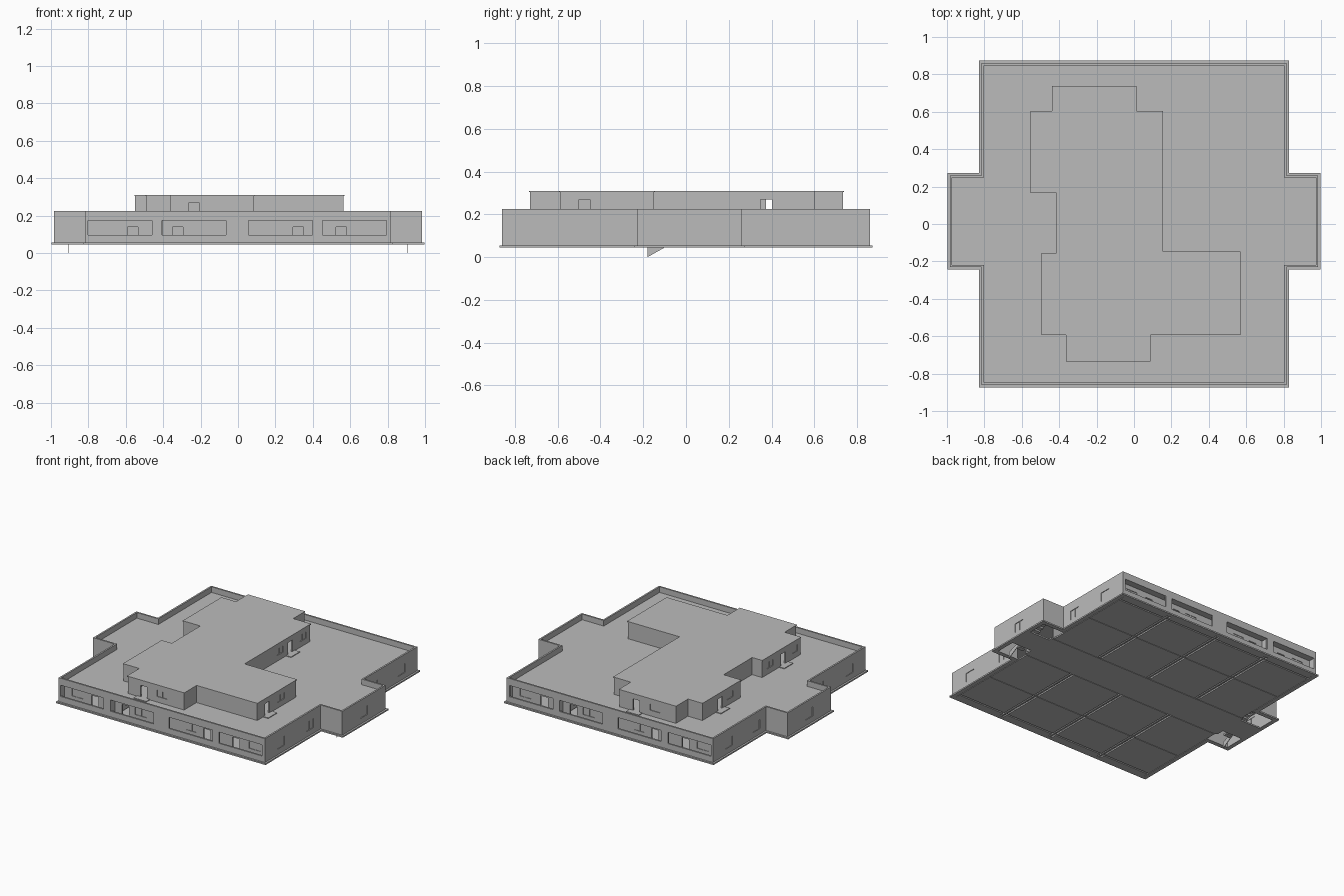
import bpy, bmesh
from mathutils import Vector

cube = bpy.data.objects.get("Cube")
if cube:
    bpy.data.objects.remove(cube)

GREY = (0.5, 0.5, 0.5, 1)
mat = bpy.data.materials.new("concrete_grey")
mat.use_nodes = True
mat.diffuse_color = GREY
mat.node_tree.nodes["Principled BSDF"].inputs["Base Color"].default_value = GREY

FLOOR, SLAB, DECK, TOP, ROOF = 0.045, 0.055, 0.185, 0.225, 0.31


def finish(name, bm):
    bmesh.ops.recalc_face_normals(bm, faces=bm.faces)
    me = bpy.data.meshes.new(name)
    bm.to_mesh(me)
    bm.free()
    me.materials.append(mat)
    ob = bpy.data.objects.new(name, me)
    bpy.context.scene.collection.objects.link(ob)
    return ob


def boxes(name, spans):
    """One object from many (x0, x1, y0, y1, z0, z1) spans."""
    bm = bmesh.new()
    for s in spans:
        vs = bmesh.ops.create_cube(bm, size=1)["verts"]
        for v in vs:
            v.co = Vector([s[2 * i] if v.co[i] < 0 else s[2 * i + 1] for i in range(3)])
    return finish(name, bm)


def offset(pts, d):
    """Move a counter-clockwise outline inwards by d."""
    out = []
    for i, p in enumerate(pts):
        a, p, b = Vector(pts[i - 1]), Vector(p), Vector(pts[(i + 1) % len(pts)])
        e, f = (p - a).normalized(), (b - p).normalized()
        out.append(tuple(p + d * Vector((-e.y - f.y, e.x + f.x))))
    return out


def prism(name, pts, z0, z1):
    bm = bmesh.new()
    face = bm.faces.new([bm.verts.new((x, y, z0)) for x, y in pts])
    ext = bmesh.ops.extrude_face_region(bm, geom=[face])["geom"]
    for v in ext:
        if isinstance(v, bmesh.types.BMVert):
            v.co.z = z1
    return finish(name, bm)


def ring(name, pts, width, z0, z1):
    """Hollow wall following an outline."""
    bm = bmesh.new()
    loops = [[bm.verts.new((x, y, z)) for x, y in o]
             for o, z in ((pts, z0), (pts, z1), (offset(pts, width), z1), (offset(pts, width), z0))]
    n = len(pts)
    for k in range(4):
        a, b = loops[k], loops[(k + 1) % 4]
        for i in range(n):
            j = (i + 1) % n
            bm.faces.new((a[i], a[j], b[j], b[i]))
    return finish(name, bm)


def cut(ob, spans):
    """Cut box-shaped openings and bake the result."""
    cutter = boxes("opening_cutter", spans)
    cutter.hide_render = True
    mod = ob.modifiers.new("openings", "BOOLEAN")
    mod.operation, mod.solver, mod.object = "DIFFERENCE", "EXACT", cutter
    bpy.context.view_layer.update()
    dg = bpy.context.evaluated_depsgraph_get()
    me = bpy.data.meshes.new_from_object(ob.evaluated_get(dg))
    ob.modifiers.clear()
    ob.data = me
    bpy.data.objects.remove(cutter)


def opening(axis, wall, centre, half, z0, z1, depth=0.02):
    """Span through a wall facing x or y."""
    a, b = (wall - depth, wall + depth), (centre - half, centre + half)
    return (*a, *b, z0, z1) if axis == "x" else (*b, *a, z0, z1)


def panes(name, wins, z0, z1, inward):
    """Recessed panes with a centre mullion."""
    spans = []
    for axis, wall, c, half in wins:
        mid = wall - inward * (1 if wall > 0 else -1)
        spans.append(opening(axis, mid, c, half, z0, z1, 0.002))
        spans.append(opening(axis, mid, c, 0.004, z0, z1, 0.004))
    boxes(name, spans)


# Outlines: ground floor with side wings, and stepped upper storey
right = [(0.815, -0.86), (0.815, -0.23), (0.985, -0.23), (0.985, 0.26), (0.815, 0.26), (0.815, 0.86)]
ground = right + [(-x, y) for x, y in reversed(right)]
upper = [(-0.36, -0.73), (0.085, -0.73), (0.085, -0.59), (0.565, -0.59), (0.565, -0.15),
         (0.15, -0.15), (0.15, 0.6), (0.01, 0.6), (0.01, 0.735), (-0.435, 0.735),
         (-0.435, 0.6), (-0.55, 0.6), (-0.55, 0.17), (-0.41, 0.17), (-0.41, -0.16),
         (-0.49, -0.16), (-0.49, -0.59), (-0.36, -0.59)]

# Ground floor walls with wide openings and small side windows
walls = ring("outer_walls", ground, 0.012, SLAB, TOP)
small = [("x", s * 0.815, y, 0.04) for s in (-1, 1) for y in (-0.68, -0.35, 0.37, 0.68)]
small += [("x", s * 0.985, 0.015, 0.04) for s in (-1, 1)]
holes = [opening("y", s * 0.86, c, 0.171, 0.095, 0.175)
         for s in (-1, 1) for c in (-0.63, -0.235, 0.228, 0.622)]
cut(walls, holes + [opening(a, w, c, h, 0.095, 0.16) for a, w, c, h in small])
panes("side_windows", small, 0.095, 0.16, 0.007)

# Recessed balcony walls with doors and windows
for name, s in (("front_balcony_wall", -1), ("back_balcony_wall", 1)):
    y = s * 0.805
    wall = boxes(name, [(-0.803, 0.803, y - 0.005, y + 0.005, SLAB, DECK)])
    wins = [("y", y, c, 0.045) for c in (-0.7, -0.2, 0.2, 0.7)]
    doors = [opening("y", y, c, 0.028, SLAB - 0.01, 0.14) for c in (-0.563, -0.322, 0.322, 0.553)]
    cut(wall, doors + [opening(*w, 0.095, 0.145) for w in wins])
    panes(name + "_windows", wins, 0.095, 0.145, 0.001)

# Base plate: rim, room floors with joints, corridor and stairwell edges
ring("base_rim", offset(ground, -0.013), 0.03, FLOOR, SLAB)
xs = [-0.81, -0.41, 0, 0.41, 0.81]
bands = [(-0.855, -0.81), (-0.80, -0.505), (-0.495, -0.135), (0.145, 0.495), (0.505, 0.80), (0.81, 0.855)]
floors = [(a + 0.016, b - 0.016, c, d, FLOOR, SLAB) for a, b in zip(xs, xs[1:]) for c, d in bands]
floors.append((-0.98, 0.98, -0.07, 0.11, FLOOR, SLAB))
floors += [(-0.81, 0.81, -0.125, -0.07, FLOOR, SLAB), (-0.81, 0.81, 0.11, 0.135, FLOOR, SLAB)]
boxes("floor_panels", floors)

# Room partitions
parts = [(x - 0.006, x + 0.006, a, b, FLOOR + 0.002, DECK)
         for x in xs[1:4] for a, b in ((-0.85, -0.13), (0.14, 0.85))]
parts += [(-0.803, 0.803, y - 0.004, y + 0.004, FLOOR + 0.002, DECK) for y in (-0.5, -0.13, 0.14, 0.5)]
boxes("partitions", parts)

# Staircases in both wings, with a thin stringer reaching the ground
for name, s in (("left", 1), ("right", -1)):
    boxes(name + "_stairs", [(*sorted((s * 0.85, s * 0.9)), -0.11 + i * 0.03, -0.08 + i * 0.03,
                              0.045 + i * 0.012, 0.057 + i * 0.012) for i in range(10)])
    bm = bmesh.new()
    side = [(-0.18, 0), (-0.18, 0.045), (0.18, 0.17), (0.18, 0.15), (-0.1, 0.045)]
    f = bm.faces.new([bm.verts.new((s * 0.905 - 0.002, y, z)) for y, z in side])
    ext = bmesh.ops.extrude_face_region(bm, geom=[f])["geom"]
    bmesh.ops.translate(bm, vec=(0.004, 0, 0), verts=[v for v in ext if isinstance(v, bmesh.types.BMVert)])
    finish(name + "_stair_stringer", bm)

# Roof deck behind the parapet
prism("roof_deck", offset(ground, 0.01), DECK - 0.008, DECK)

# Upper storey walls, doors, windows, roof and door steps
doors = [("y", -0.73, -0.235, 0.026), ("x", 0.565, -0.475, 0.026), ("x", 0.15, 0.375, 0.026),
         ("y", 0.735, -0.12, 0.026), ("x", -0.55, 0.4, 0.026), ("x", -0.49, -0.4, 0.026)]
wins = [("y", -0.73, -0.09, 0.04), ("x", 0.565, -0.32, 0.04), ("x", 0.15, 0.26, 0.035),
        ("x", 0.15, 0.52, 0.035), ("y", 0.735, -0.27, 0.04), ("x", -0.55, 0.29, 0.035),
        ("x", -0.49, -0.25, 0.035), ("x", -0.49, -0.53, 0.03)]
storey = ring("upper_walls", upper, 0.012, DECK - 0.004, ROOF - 0.005)
cut(storey, [opening(*d, DECK + 0.001, 0.27) for d in doors]
    + [opening(*w, 0.225, 0.27) for w in wins])
panes("upper_windows", wins, 0.225, 0.27, 0.007)
prism("upper_roof", offset(upper, -0.004), ROOF - 0.006, ROOF)
boxes("door_steps", [opening(a, w + (0.022 if w > 0 else -0.022), c, 0.05, DECK - 0.001, DECK + 0.005)
                     for a, w, c, h in doors])
